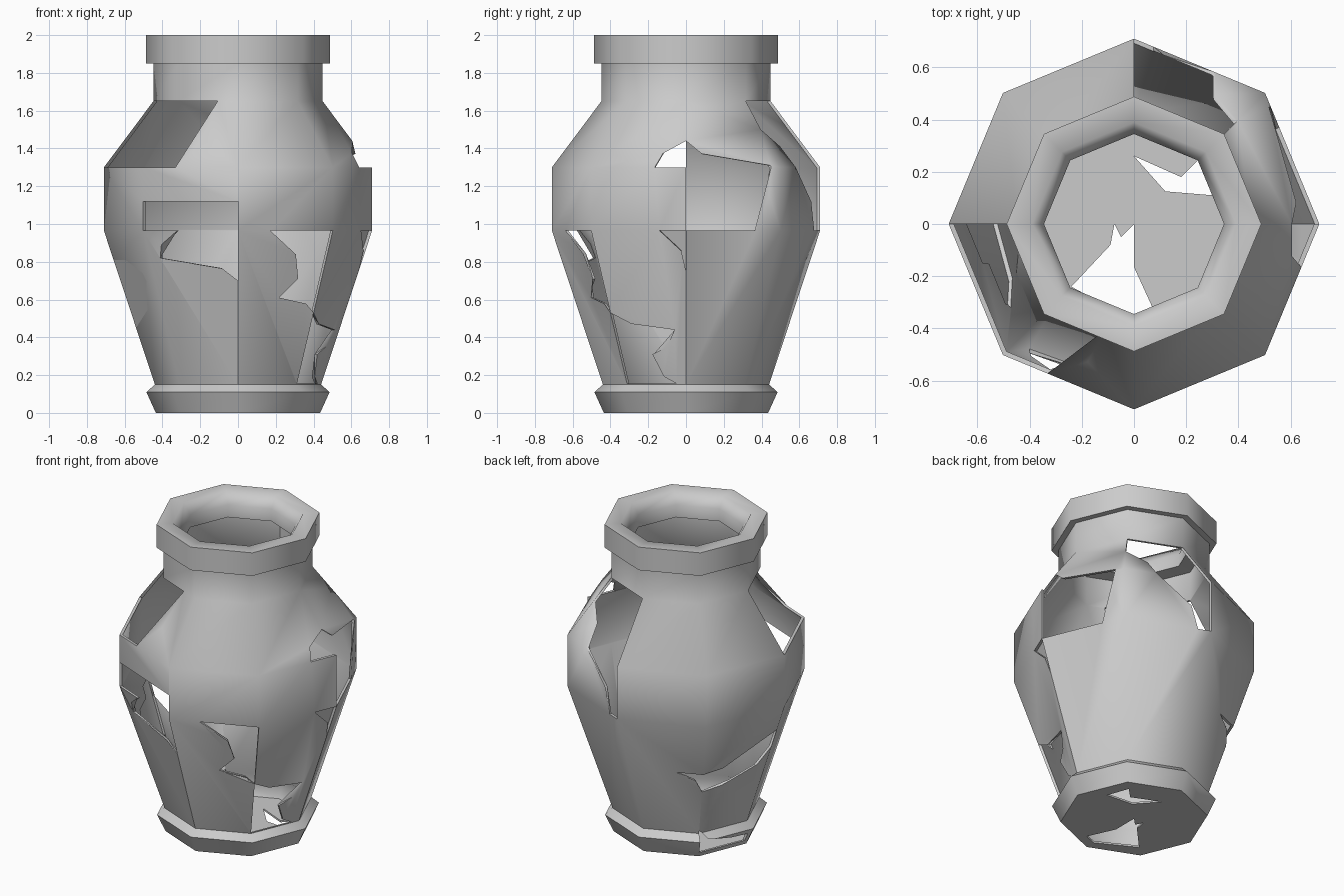
import bpy, bmesh, math
from mathutils import Vector

if "Cube" in bpy.data.objects:
    bpy.data.objects.remove(bpy.data.objects["Cube"])

SIDES = 8
# Closed wall profile (radius, height): outside going up, over the lip, inside going down
PROFILE = [(0, 0), (.435, 0), (.485, .11), (.44, .15), (.71, .965), (.71, 1.3), (.448, 1.65),
           (.448, 1.85), (.488, 1.85), (.488, 2), (.39, 2), (.345, 1.93), (.345, 1.85), (.433, 1.84),
           (.433, 1.645), (.694, 1.295), (.694, .97), (.427, .16), (.465, .11), (.425, .012), (0, .012)]


def ring_dir(s):
    """Point on the unit octagon; whole numbers of s are the corners."""
    i = math.floor(s)
    a, b = (Vector((math.cos(k * math.tau / SIDES), math.sin(k * math.tau / SIDES), 0)) for k in (i, i + 1))
    return a.lerp(b, s - i)


def make_object(name, bm):
    bmesh.ops.recalc_face_normals(bm, faces=bm.faces)
    me = bpy.data.meshes.new(name)
    bm.to_mesh(me)
    bm.free()
    ob = bpy.data.objects.new(name, me)
    bpy.context.collection.objects.link(ob)
    return ob


def prism(name, near, far):
    """Closed solid between two matching outlines."""
    bm = bmesh.new()
    a = [bm.verts.new(p) for p in near]
    b = [bm.verts.new(p) for p in far]
    caps = [bm.faces.new(a), bm.faces.new(b[::-1])]
    for i in range(len(a)):
        j = (i + 1) % len(a)
        bm.faces.new((a[i], a[j], b[j], b[i]))
    bmesh.ops.triangulate(bm, faces=caps)
    ob = make_object(name, bm)
    ob.hide_render = True
    return ob


# Octagonal vase shell
bm = bmesh.new()
rings = []
for r, z in PROFILE:
    if r == 0:
        rings.append([bm.verts.new((0, 0, z))] * SIDES)
    else:
        rings.append([bm.verts.new(ring_dir(k) * r + Vector((0, 0, z))) for k in range(SIDES)])
for lo, hi in zip(rings, rings[1:]):
    for k in range(SIDES):
        n = (k + 1) % SIDES
        quad = [lo[k], lo[n], hi[n], hi[k]]
        bm.faces.new(list(dict.fromkeys(quad)))
vase = make_object("broken_vase", bm)

# Broken openings in the wall: (corner position, height)
WALL_HOLES = [
    # left shoulder
    [(4, 1.65), (4, 1.3), (5, 1.3), (5.34, 1.3), (5.66, 1.65), (5, 1.65)],
    # front left belly
    [(5, 1.12), (5, .965), (5.36, .965), (5.12, .82), (6, .7), (6, 1.12)],
    # front right, below the belly
    [(6.34, .965), (6.72, .71), (6.52, .61), (7, .53), (7, .965)],
    # right foot
    [(7, .53), (7, .155), (7.84, .155), (7.49, .31), (7.84, .44)],
    # right belly, around the corner
    [(7.67, 1.3), (8, 1.3), (8, .965), (8.74, .965), (8.9, 1.31), (8, 1.44)],
    [(7.72, .965), (8, .75), (8, .965)],
    # back right shoulder
    [(1, 1.65), (1, 1.5), (1.38, 1.3), (1.85, .965), (2, .965), (2, 1.65)],
    # back left body, around the corner
    [(2.63, .6), (3, .47), (3.45, .5), (4, .68), (4, .8), (3.3, .61), (3, .6)],
    # left body
    [(4, .45), (4.75, .7), (4.7, .74), (4.35, .74), (4.33, .81), (4, .81)],
    # back left base
    [(3, .03), (3.93, .03), (3.93, .08), (3.4, .1), (3, .17)],
]
# Broken openings in the floor: (x, y)
FLOOR_HOLES = [
    [(0, 0), (-.05, -.05), (-.075, 0), (-.09, -.08), (-.24, -.24), (0, -.37), (.08, -.34), (0, -.165)],
    [(0, .26), (.12, .125), (.3, .11), (.25, .25), (.18, .18)],
]
cutters = []
for h in WALL_HOLES:
    cutters.append(prism("wall_cutter",
                         [ring_dir(s) * .25 + Vector((0, 0, z)) for s, z in h],
                         [ring_dir(s) * 1.1 + Vector((0, 0, z)) for s, z in h]))
for h in FLOOR_HOLES:
    cutters.append(prism("floor_cutter", [(x, y, -.1) for x, y in h], [(x, y, .1) for x, y in h]))

bpy.context.view_layer.objects.active = vase
vase.select_set(True)
for c in cutters:
    mod = vase.modifiers.new("break", 'BOOLEAN')
    mod.operation = 'DIFFERENCE'
    mod.solver = 'EXACT'
    mod.object = c
    bpy.ops.object.modifier_apply(modifier=mod.name)
    bpy.data.objects.remove(c)

# Soft shading across the facets, crisp broken edges
for o in bpy.context.scene.objects:
    o.select_set(o == vase)
bpy.ops.object.shade_smooth_by_angle(angle=math.radians(60))
